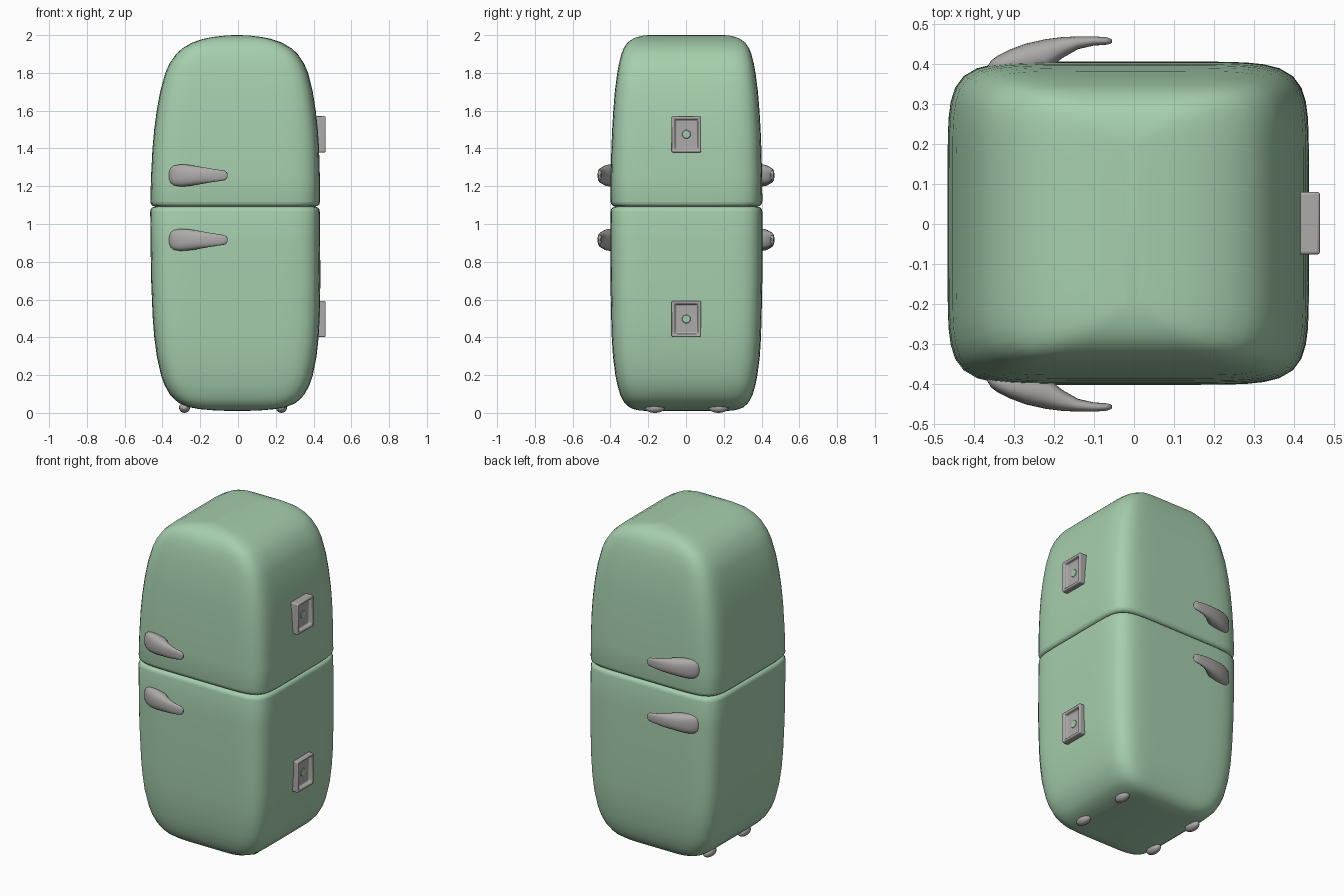
import bpy, bmesh, math
from mathutils import Matrix, Vector

if "Cube" in bpy.data.objects:
    bpy.data.objects.remove(bpy.data.objects["Cube"])


def material(name, r, g, b):
    m = bpy.data.materials.new(name)
    m.diffuse_color = (r, g, b, 1)
    m.use_nodes = True
    m.node_tree.nodes["Principled BSDF"].inputs["Base Color"].default_value = m.diffuse_color
    return m


GREEN = material("mint_green", 0.38, 0.62, 0.42)
GREY = material("metal_grey", 0.42, 0.41, 0.40)


def finish(name, bm, mat, smooth=True):
    bmesh.ops.recalc_face_normals(bm, faces=bm.faces[:])
    me = bpy.data.meshes.new(name)
    bm.to_mesh(me)
    bm.free()
    me.materials.append(mat)
    ob = bpy.data.objects.new(name, me)
    bpy.context.collection.objects.link(ob)
    if smooth:
        bpy.ops.object.select_all(action='DESELECT')
        ob.select_set(True)
        bpy.context.view_layer.objects.active = ob
        bpy.ops.object.shade_smooth_by_angle(angle=math.radians(40))
    return ob


def squircle(a, b, n, count):
    """Points of a superellipse, evenly spread by direction."""
    pts = []
    for i in range(count):
        t = 2 * math.pi * i / count
        c, s = math.cos(t), math.sin(t)
        r = (abs(c) ** n + abs(s) ** n) ** (-1 / n)
        pts.append((a * r * c, b * r * s))
    return pts


def loft(name, rings, mat):
    bm = bmesh.new()
    loops = [[bm.verts.new(p) for p in ring] for ring in rings]
    for lo, hi in zip(loops, loops[1:]):
        for i in range(len(lo)):
            j = (i + 1) % len(lo)
            bm.faces.new((lo[i], lo[j], hi[j], hi[i]))
    bm.faces.new(loops[0])
    bm.faces.new(loops[-1])
    return finish(name, bm, mat)


def body_part(name, profile):
    rings = []
    for z, a, b in profile:
        cx = -0.016 + 0.012 * abs(z - 1.05)
        rings.append([(cx + x, 0.002 + y, z) for x, y in squircle(a, b, 7.5, 96)])
    return loft(name, rings, GREEN)


# body halves: height, half width, half depth
body_part("upper_door", [
    (1.092, .422, .375), (1.096, .437, .389), (1.105, .446, .398), (1.12, .449, .402),
    (1.25, .447, .401), (1.4, .441, .397), (1.5, .433, .393), (1.6, .421, .387),
    (1.7, .404, .379), (1.8, .378, .366), (1.85, .356, .357), (1.9, .322, .344),
    (1.93, .289, .332), (1.96, .238, .312), (1.98, .18, .285), (1.99, .13, .26),
    (1.997, .07, .23), (2.0, .02, .20)])
body_part("lower_door", [
    (1.092, .422, .375), (1.088, .437, .389), (1.08, .446, .398), (1.065, .449, .402),
    (.9, .449, .403), (.7, .448, .402), (.5, .442, .398), (.4, .435, .395),
    (.3, .423, .389), (.2, .402, .376), (.15, .385, .366), (.1, .358, .352),
    (.07, .331, .338), (.05, .305, .325), (.03, .255, .302), (.02, .20, .28),
    (.013, .12, .25), (.01, .03, .21)])

# teardrop handles on front and back: x, inner y, outer y, half height
HANDLE = [(-.366, .375, .392, .018), (-.356, .37, .408, .040), (-.34, .37, .42, .052),
          (-.31, .37, .435, .058), (-.27, .37, .450, .057), (-.22, .38, .461, .050),
          (-.18, .413, .466, .043), (-.14, .436, .468, .036), (-.10, .445, .468, .030),
          (-.07, .447, .466, .025), (-.06, .449, .463, .018), (-.055, .452, .460, .008)]
for side, sign in (("front", -1), ("back", 1)):
    for level, zc in (("upper", 1.257), ("lower", .916)):
        rings = []
        for x, y0, y1, h in HANDLE:
            ring = squircle((y1 - y0) / 2, h, 2.5, 24)
            rings.append([(x, sign * ((y0 + y1) / 2 + u), zc + v) for u, v in ring])
        loft(f"{side}_{level}_handle", rings, GREY)

# recessed hinge plates on the right side, each with a green centre spot
for level, zc in (("upper", 1.475), ("lower", .497)):
    bm = bmesh.new()
    bmesh.ops.create_cube(bm, size=1)
    bmesh.ops.scale(bm, vec=(.065, .156, .192), verts=bm.verts)
    bmesh.ops.translate(bm, vec=(.4315, .002, zc), verts=bm.verts)
    bm.normal_update()
    outer = max(bm.faces, key=lambda f: f.calc_center_median().x)
    bmesh.ops.inset_region(bm, faces=[outer], thickness=.022)
    bmesh.ops.inset_region(bm, faces=[outer], thickness=.006, depth=-.022)
    plate = finish(f"{level}_hinge", bm, GREY)
    bev = plate.modifiers.new("soft_edges", 'BEVEL')
    bev.width = .007
    bev.segments = 3
    bm = bmesh.new()
    bmesh.ops.create_cone(bm, cap_ends=True, segments=20, radius1=.024, radius2=.02, depth=.004,
                          matrix=Matrix.Translation((.443, .002, zc)) @ Matrix.Rotation(math.pi / 2, 4, 'Y'))
    finish(f"{level}_hinge_spot", bm, GREEN)

# four small oval feet
for xn, x in (("left", -.283), ("right", .23)):
    for yn, y in (("front", -.165), ("back", .172)):
        bm = bmesh.new()
        bmesh.ops.create_uvsphere(bm, u_segments=20, v_segments=12, radius=1)
        bmesh.ops.scale(bm, vec=(.029, .053, .028), verts=bm.verts)
        bmesh.ops.translate(bm, vec=(x, y, .028), verts=bm.verts)
        finish(f"{yn}_{xn}_foot", bm, GREY)
